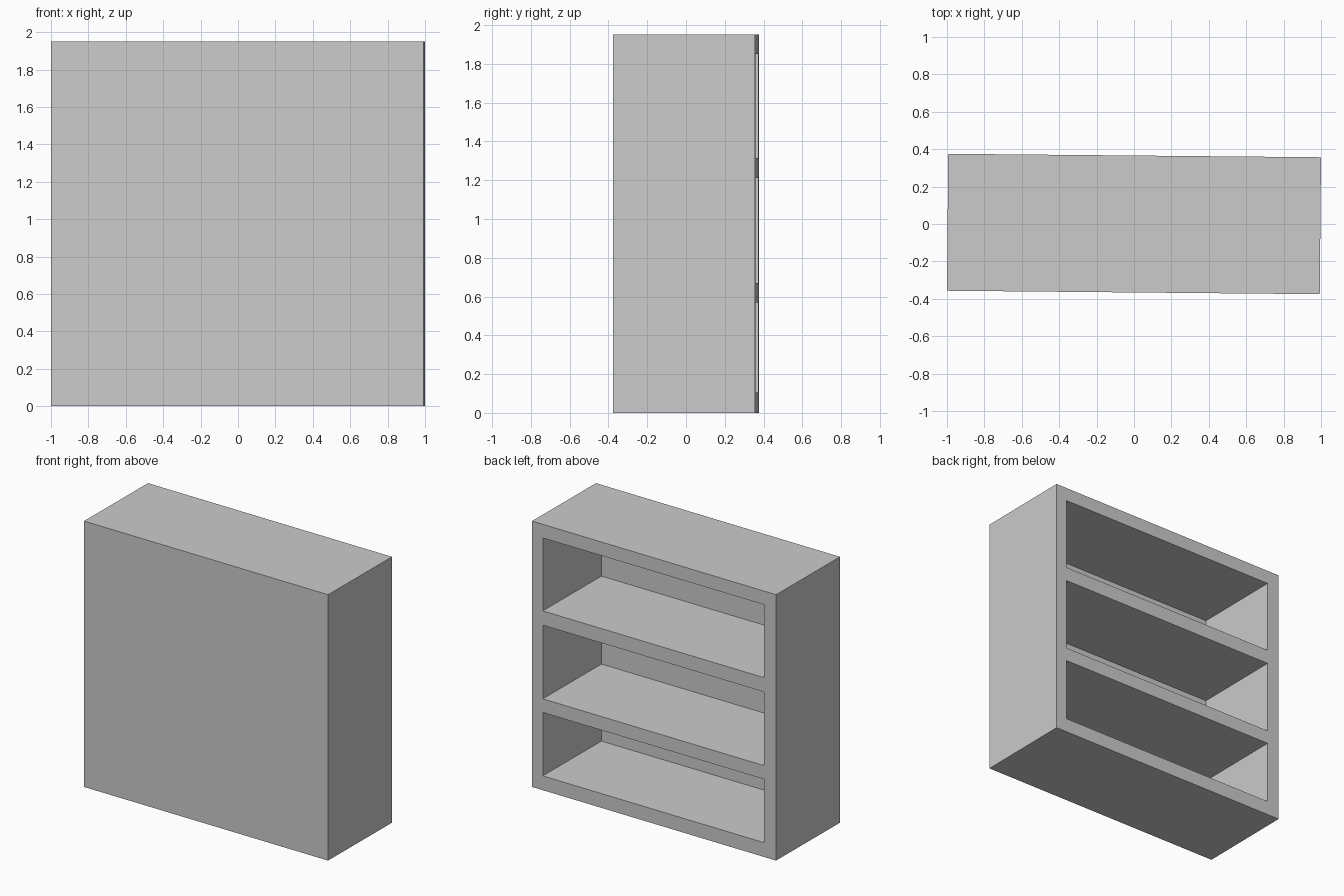
import bpy
import math

old = bpy.data.objects.get("Cube")
if old:
    bpy.data.objects.remove(old, do_unlink=True)

WIDTH, DEPTH, HEIGHT = 1.993, 0.732, 1.95
FRONT_PANEL = 0.06                      # thickness of the closed front
LEFT_WALL, RIGHT_WALL = 0.088, 0.098    # side panel thicknesses
BAYS = [(0.105, 0.57), (0.67, 1.21), (1.315, 1.85)]  # floor and ceiling of each bay
TURN = -math.radians(0.53)              # slight turn of the whole cabinet

grey = bpy.data.materials.new("plain_grey")
grey.use_nodes = True
colour = (0.6, 0.6, 0.6, 1)
grey.diffuse_color = colour
grey.node_tree.nodes["Principled BSDF"].inputs["Base Color"].default_value = colour


def box(name, low, high):
    """Axis-aligned box between two corners, with its origin at the world origin."""
    bpy.ops.mesh.primitive_cube_add(size=1)
    obj = bpy.context.object
    obj.name = name
    obj.scale = [h - l for l, h in zip(low, high)]
    obj.location = [(l + h) / 2 for l, h in zip(low, high)]
    bpy.ops.object.transform_apply(location=True, rotation=True, scale=True)
    obj.data.materials.append(grey)
    return obj


# Solid cabinet body
cabinet = box("shelf_cabinet", (-WIDTH / 2, -DEPTH / 2, 0), (WIDTH / 2, DEPTH / 2, HEIGHT))

# Hollow out each shelf bay from the open back
for floor, ceiling in BAYS:
    cutter = box("bay_cutter",
                 (-WIDTH / 2 + RIGHT_WALL, -DEPTH / 2 + FRONT_PANEL, floor),
                 (WIDTH / 2 - LEFT_WALL, DEPTH, ceiling))
    cutter.hide_render = True
    cut = cabinet.modifiers.new("bay", 'BOOLEAN')
    cut.operation = 'DIFFERENCE'
    cut.solver = 'EXACT'
    cut.object = cutter
    bpy.context.view_layer.objects.active = cabinet
    bpy.ops.object.modifier_apply(modifier=cut.name)
    bpy.data.objects.remove(cutter, do_unlink=True)

cabinet.rotation_euler.z = TURN
